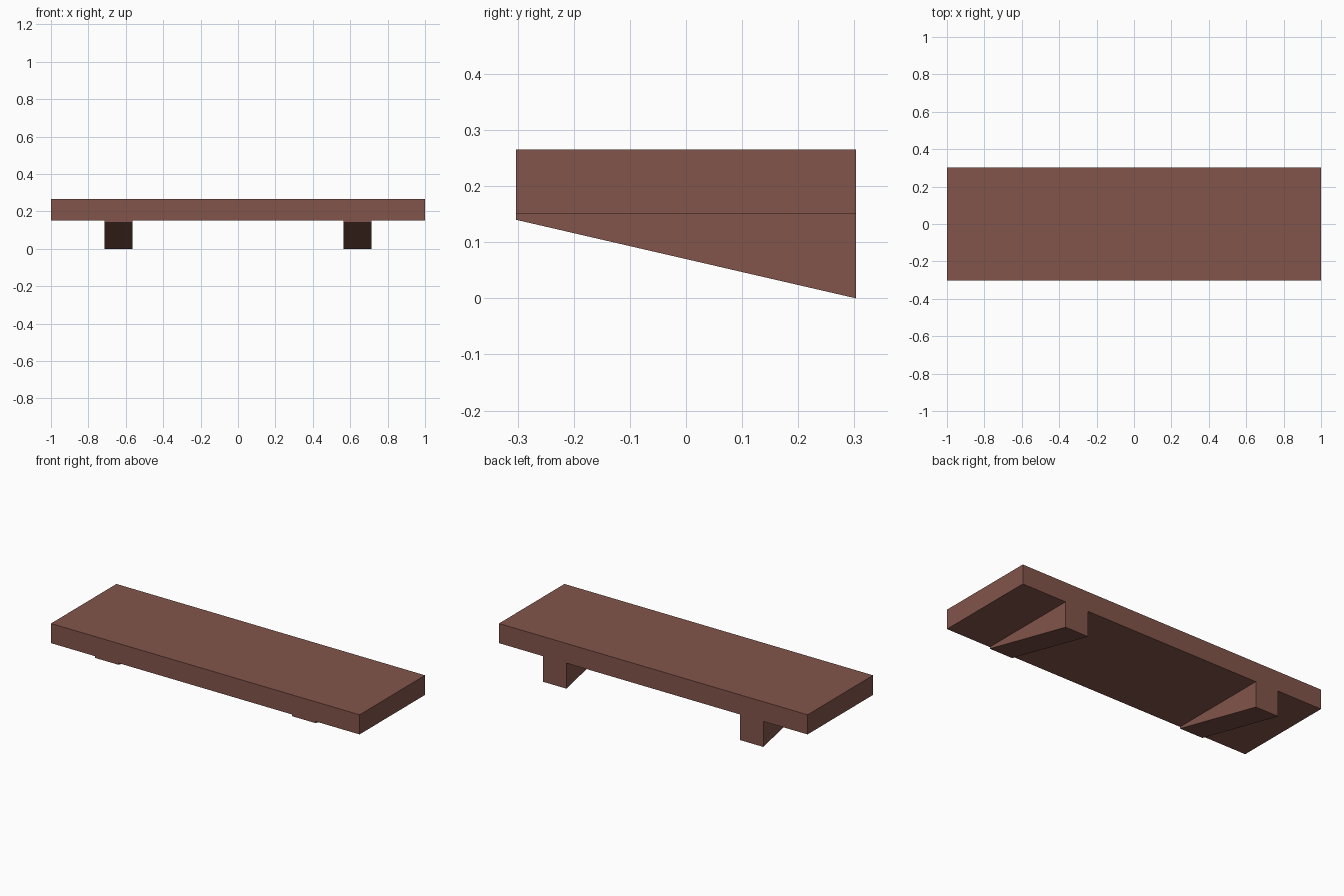
import bpy

if "Cube" in bpy.data.objects:
    bpy.data.objects.remove(bpy.data.objects["Cube"])

wood = bpy.data.materials.new("reddish brown wood")
wood.diffuse_color = (0.225, 0.09, 0.07, 1)
wood.use_nodes = True
wood.node_tree.nodes["Principled BSDF"].inputs["Base Color"].default_value = wood.diffuse_color

DEPTH = 0.303      # half depth in y
BOARD_Z = 0.15     # underside of the board


def extrude_x(name, profile, x0, x1):
    """Solid from a (y, z) profile (counter-clockwise seen from +x), swept from x0 to x1."""
    n = len(profile)
    verts = [(x, y, z) for x in (x0, x1) for y, z in profile]
    faces = [tuple(reversed(range(n))), tuple(range(n, 2 * n))]
    faces += [(i, (i + 1) % n, n + (i + 1) % n, n + i) for i in range(n)]
    mesh = bpy.data.meshes.new(name)
    mesh.from_pydata(verts, [], faces)
    mesh.materials.append(wood)
    obj = bpy.data.objects.new(name, mesh)
    bpy.context.collection.objects.link(obj)
    return obj


# Shelf board
extrude_x("shelf_board",
          [(-DEPTH, BOARD_Z), (DEPTH, BOARD_Z), (DEPTH, 0.265), (-DEPTH, 0.265)],
          -1, 1)

# Tapered brackets, deepest at the back
bracket = [(-DEPTH, 0.14), (DEPTH, 0), (DEPTH, BOARD_Z), (-DEPTH, BOARD_Z)]
for side, x in (("left", -0.638), ("right", 0.638)):
    extrude_x(side + "_bracket", bracket, x - 0.075, x + 0.075)
